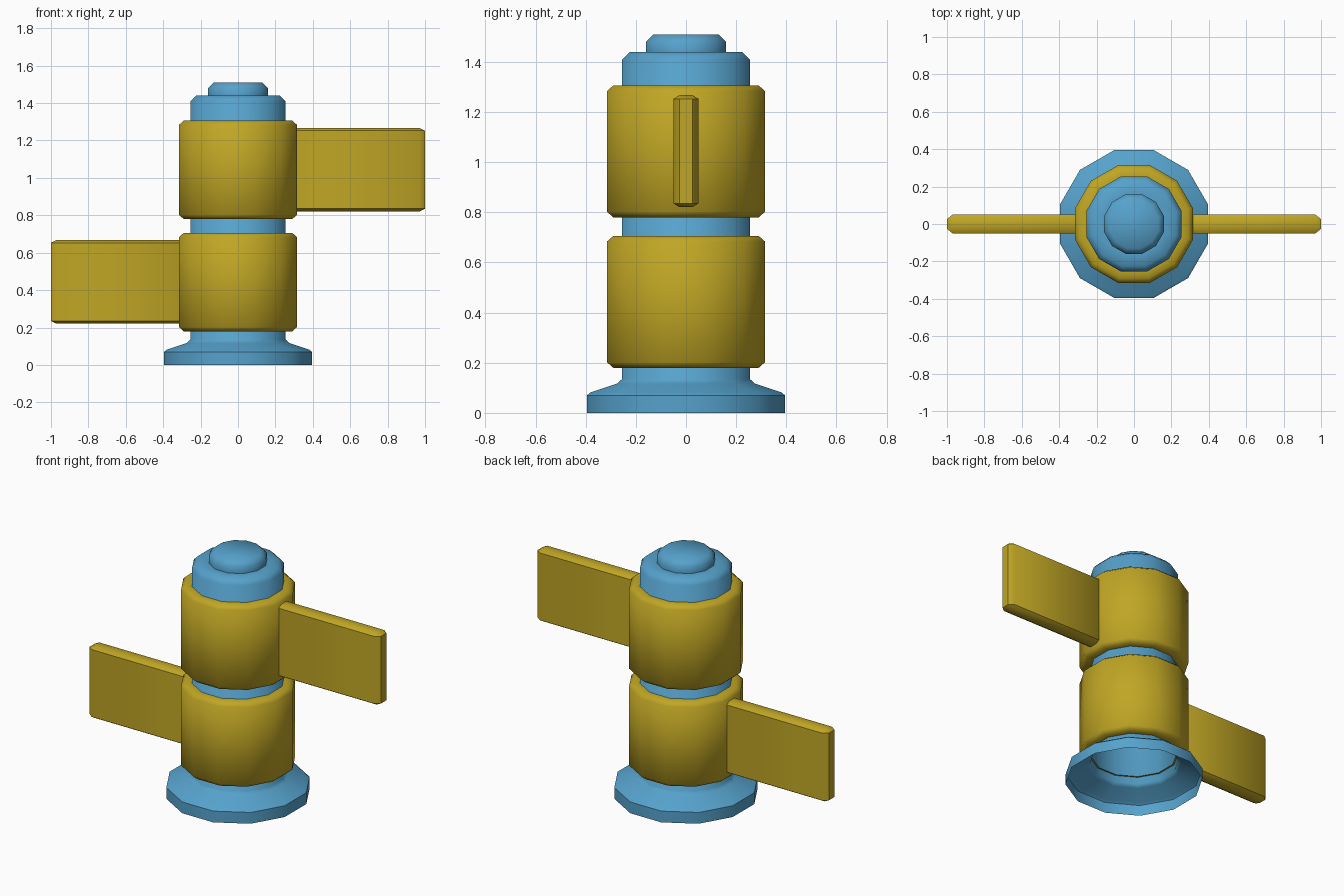
import bpy, bmesh, math
from mathutils import Vector

cube = bpy.data.objects.get("Cube")
if cube:
    bpy.data.objects.remove(cube, do_unlink=True)

SIDES = 12


def make_material(name, rgb):
    mat = bpy.data.materials.new(name)
    mat.use_nodes = True
    color = (*rgb, 1)
    mat.diffuse_color = color
    mat.node_tree.nodes["Principled BSDF"].inputs["Base Color"].default_value = color
    return mat


blue = make_material("blue", (0.093, 0.361, 0.604))
mustard = make_material("mustard", (0.527, 0.381, 0.018))


def finish(name, bm, mat):
    mesh = bpy.data.meshes.new(name)
    bm.to_mesh(mesh)
    bm.free()
    mesh.materials.append(mat)
    obj = bpy.data.objects.new(name, mesh)
    bpy.context.collection.objects.link(obj)
    bpy.ops.object.select_all(action="DESELECT")
    obj.select_set(True)
    bpy.context.view_layer.objects.active = obj
    bpy.ops.object.shade_smooth_by_angle(angle=math.radians(50))
    return obj


def lathe(name, profile, mat, cap=False):
    """Turn (flat-to-flat radius, z) points into a twelve-sided shell."""
    bm = bmesh.new()
    rings = []
    for radius, z in profile:
        r = radius / math.cos(math.pi / SIDES)
        angles = [(i + 0.5) * math.tau / SIDES for i in range(SIDES)]
        rings.append([bm.verts.new((r * math.cos(a), r * math.sin(a), z)) for a in angles])
    for low, high in zip(rings, rings[1:]):
        for i in range(SIDES):
            j = (i + 1) % SIDES
            bm.faces.new((low[i], low[j], high[j], high[i]))
    if cap:
        bm.faces.new(rings[-1])
    return finish(name, bm, mat)


def blade(name, side, z):
    """Flat bevelled plate that reaches out from a collar."""
    size, stretch = Vector((0.72, 0.1, 0.447)), Vector((1.5, 1.2, 0.75))
    bm = bmesh.new()
    bmesh.ops.create_cube(bm, size=1)
    bmesh.ops.scale(bm, verts=bm.verts, vec=[s / k for s, k in zip(size, stretch)])
    bmesh.ops.bevel(bm, geom=bm.edges[:], offset=0.02, segments=1, affect="EDGES")
    bmesh.ops.scale(bm, verts=bm.verts, vec=stretch)
    bmesh.ops.translate(bm, verts=bm.verts, vec=(side * (1 - size.x / 2), 0, z))
    return finish(name, bm, mustard)


# Hollow post with a flared foot and a stepped cap, open underneath
lathe("post", [(0.395, 0), (0.395, 0.07), (0.38, 0.082), (0.275, 0.117),
               (0.255, 0.135), (0.255, 1.41), (0.225, 1.44), (0.16, 1.44),
               (0.16, 1.48), (0.13, 1.51)], blue, cap=True)

# Two collars, each carrying one blade
for label, side, base in (("lower", -1, 0.18), ("upper", 1, 0.78)):
    top = base + 0.526
    lathe(label + "_collar", [(0.245, base), (0.29, base), (0.315, base + 0.022),
                              (0.315, top - 0.022), (0.29, top), (0.25, top)], mustard)
    blade(label + "_blade", side, base + 0.264)
